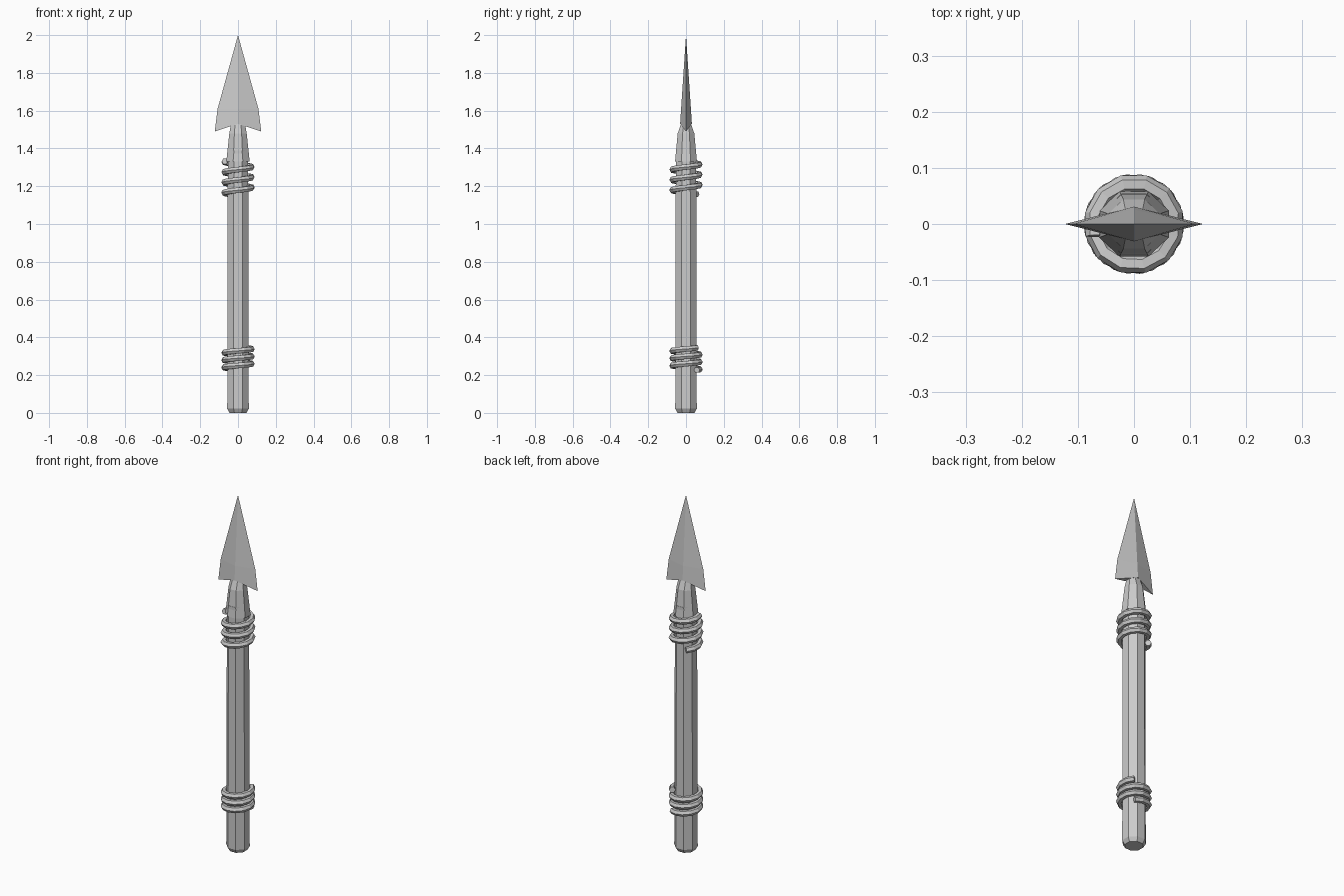
import bpy, bmesh, math
from mathutils import Vector

cube = bpy.data.objects.get("Cube")
if cube:
    bpy.data.objects.remove(cube)

grey = bpy.data.materials.new("plain_grey")
grey.use_nodes = True
grey.diffuse_color = (0.6, 0.6, 0.6, 1)
grey.node_tree.nodes["Principled BSDF"].inputs["Base Color"].default_value = (0.6, 0.6, 0.6, 1)


def add_object(name, bm):
    bmesh.ops.recalc_face_normals(bm, faces=bm.faces)
    mesh = bpy.data.meshes.new(name)
    bm.to_mesh(mesh)
    bm.free()
    mesh.materials.append(grey)
    obj = bpy.data.objects.new(name, mesh)
    bpy.context.collection.objects.link(obj)
    return obj


def lathe(name, profile, sides=8):
    """Stack of polygon rings (half width x, half width y, z), a flat side to the front."""
    bm = bmesh.new()
    rings = []
    for wx, wy, z in profile:
        k = 1 / math.cos(math.pi / sides)
        angles = [(i + 0.5) * math.tau / sides for i in range(sides)]
        rings.append([bm.verts.new((wx * k * math.cos(a), wy * k * math.sin(a), z)) for a in angles])
    for low, high in zip(rings, rings[1:]):
        for i in range(sides):
            j = (i + 1) % sides
            bm.faces.new((low[i], low[j], high[j], high[i]))
    bm.faces.new(rings[0])
    bm.faces.new(rings[-1])
    return add_object(name, bm)


def coil(name, start, turns, z, pitch, radius=0.073, thick=0.0165, steps=12):
    """Rope wound around the shaft as a faceted helix with closed ends."""
    curve = bpy.data.curves.new(name, "CURVE")
    curve.dimensions = "3D"
    curve.twist_mode = "Z_UP"
    curve.bevel_depth = thick
    curve.bevel_resolution = 1
    curve.use_fill_caps = True
    count = round(turns * steps)
    spline = curve.splines.new("POLY")
    spline.points.add(count)
    for i, point in enumerate(spline.points):
        t = turns * i / count
        a = math.radians(start) + t * math.tau
        point.co = (radius * math.cos(a), radius * math.sin(a), z + pitch * t, 1)
    spline.use_smooth = False
    # Turn the curve into a plain mesh
    helper = bpy.data.objects.new(name + "_path", curve)
    bpy.context.collection.objects.link(helper)
    bpy.context.view_layer.update()
    mesh = bpy.data.meshes.new_from_object(helper.evaluated_get(bpy.context.evaluated_depsgraph_get()))
    bpy.data.objects.remove(helper)
    bm = bmesh.new()
    bm.from_mesh(mesh)
    bmesh.ops.remove_doubles(bm, verts=bm.verts, dist=0.0001)
    for face in bm.faces:
        face.smooth = False
    return add_object(name, bm)


# Shaft with a chamfered butt, and the tapering socket above it
lathe("shaft", [(0.045, 0.045, 0), (0.057, 0.057, 0.022), (0.055, 0.055, 0.7), (0.054, 0.054, 1.39)])
lathe("socket", [(0.062, 0.058, 1.33), (0.046, 0.044, 1.48), (0.037, 0.026, 1.53)])

# Rope bindings
coil("upper_binding", 125, 3.2, 1.157, 0.0545)
coil("lower_binding", 52, 3, 0.227, 0.039)

# Barbed blade: ridge down the middle of each face, thin outer edges
bm = bmesh.new()
tip = bm.verts.new((0, 0, 2))
edges = {s: (bm.verts.new((s * 0.108, 0, 1.61)), bm.verts.new((s * 0.123, 0, 1.49))) for s in (-1, 1)}
ridges = {s: (bm.verts.new((0, s * 0.026, 1.61)), bm.verts.new((0, s * 0.031, 1.53))) for s in (-1, 1)}
for shoulder, barb in edges.values():
    for crest, notch in ridges.values():
        bm.faces.new((tip, shoulder, crest))
        bm.faces.new((shoulder, barb, notch, crest))
    bm.faces.new((barb, ridges[-1][1], ridges[1][1]))
add_object("blade", bm)
